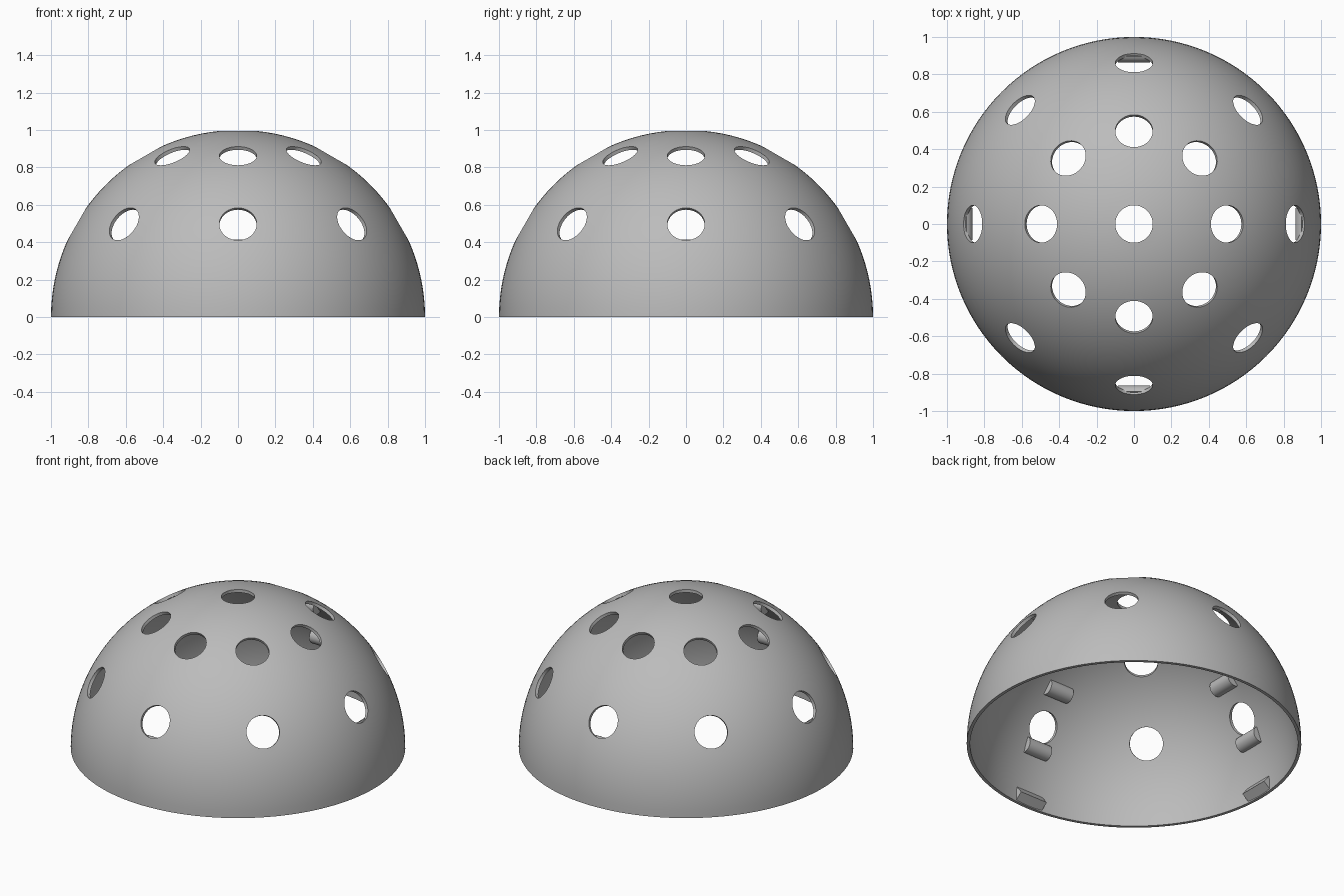
import bpy, bmesh, math
from mathutils import Matrix, Vector

if "Cube" in bpy.data.objects:
    bpy.data.objects.remove(bpy.data.objects["Cube"])

OUTER, INNER = 1.0, 0.98
grey = bpy.data.materials.new("plain_grey")
grey.diffuse_color = (0.5, 0.5, 0.5, 1)
grey.use_nodes = True
grey.node_tree.nodes["Principled BSDF"].inputs["Base Color"].default_value = grey.diffuse_color


def make_object(name, bm):
    bmesh.ops.recalc_face_normals(bm, faces=bm.faces[:])
    mesh = bpy.data.meshes.new(name)
    bm.to_mesh(mesh)
    bm.free()
    mesh.materials.append(grey)
    obj = bpy.data.objects.new(name, mesh)
    bpy.context.collection.objects.link(obj)
    return obj


def revolve(name, profile, steps=128):
    """Spin an (r, z) profile around the vertical axis."""
    bm = bmesh.new()
    verts = [bm.verts.new((r, 0, z)) for r, z in profile]
    edges = [bm.edges.new(p) for p in zip(verts, verts[1:] + verts[:1])]
    bmesh.ops.spin(bm, geom=verts + edges, cent=(0, 0, 0), axis=(0, 0, 1),
                   angle=2 * math.pi, steps=steps)
    bmesh.ops.remove_doubles(bm, verts=bm.verts[:], dist=1e-5)
    bmesh.ops.dissolve_degenerate(bm, dist=1e-6, edges=bm.edges[:])
    return make_object(name, bm)


def arc(radius, n=32):
    """Quarter circle from the equator to the pole."""
    a = [math.pi / 2 * i / n for i in range(n + 1)]
    return [(radius * math.cos(t) if i < n else 0.0, radius * math.sin(t))
            for i, t in enumerate(a)]


def apply_boolean(target, cutter, operation):
    mod = target.modifiers.new("cut", 'BOOLEAN')
    mod.operation, mod.solver, mod.object = operation, 'EXACT', cutter
    bpy.context.view_layer.objects.active = target
    bpy.ops.object.modifier_apply(modifier=mod.name)
    bpy.data.objects.remove(cutter, do_unlink=True)


def smooth(obj):
    bpy.ops.object.select_all(action='DESELECT')
    obj.select_set(True)
    bpy.context.view_layer.objects.active = obj
    bpy.ops.object.shade_smooth_by_angle(angle=math.radians(30))


def prism(bm, section, half_length, azimuth):
    """Extrude an (r, z) section along the tangent at the given azimuth."""
    turn = Matrix.Rotation(azimuth, 4, 'Z')
    ends = [[bm.verts.new(turn @ Vector((r, s * half_length, z))) for r, z in section]
            for s in (-1, 1)]
    bm.faces.new(ends[0])
    bm.faces.new(ends[1][::-1])
    n = len(section)
    for i in range(n):
        j = (i + 1) % n
        bm.faces.new((ends[0][i], ends[1][i], ends[1][j], ends[0][j]))


# Hollow half ball
shell = revolve("half_ball_shell", arc(OUTER) + arc(INNER)[::-1])

# Round holes: one at the pole, two rings of eight
bm = bmesh.new()
spots = [(90, 0)] + [(e, 45 * i) for e in (30, 60) for i in range(8)]
for elev, az in spots:
    place = (Matrix.Rotation(math.radians(az), 4, 'Z')
             @ Matrix.Rotation(math.radians(90 - elev), 4, 'Y')
             @ Matrix.Translation((0, 0, 0.97)))
    bmesh.ops.create_cone(bm, cap_ends=True, segments=48, radius1=0.1,
                          radius2=0.1, depth=0.24, matrix=place)
cutter = make_object("hole_cutter", bm)
cutter.hide_render = True
apply_boolean(shell, cutter, 'DIFFERENCE')
smooth(shell)

# Inner round bars, two on each of four sides, trimmed to the wall
bm = bmesh.new()
for quarter in range(4):
    for elev in (22, 43.7):
        e = math.radians(elev)
        circle = [(0.985 * math.cos(e) + 0.05 * math.cos(t),
                   0.985 * math.sin(e) + 0.05 * math.sin(t))
                  for t in (2 * math.pi * i / 32 for i in range(32))]
        prism(bm, circle, 0.085, quarter * math.pi / 2)
bars = make_object("inner_bars", bm)
ball = revolve("bar_trimmer", arc(0.988) + [(0.0, 0.0)])
ball.hide_render = True
apply_boolean(bars, ball, 'INTERSECT')
smooth(bars)

# Wedge catches along the inside of the rim
bm = bmesh.new()
for quarter in range(4):
    prism(bm, [(0.985, 0.002), (0.93, 0.045), (0.973, 0.1), (0.98, 0.1)], 0.1,
          quarter * math.pi / 2)
make_object("rim_catches", bm)
